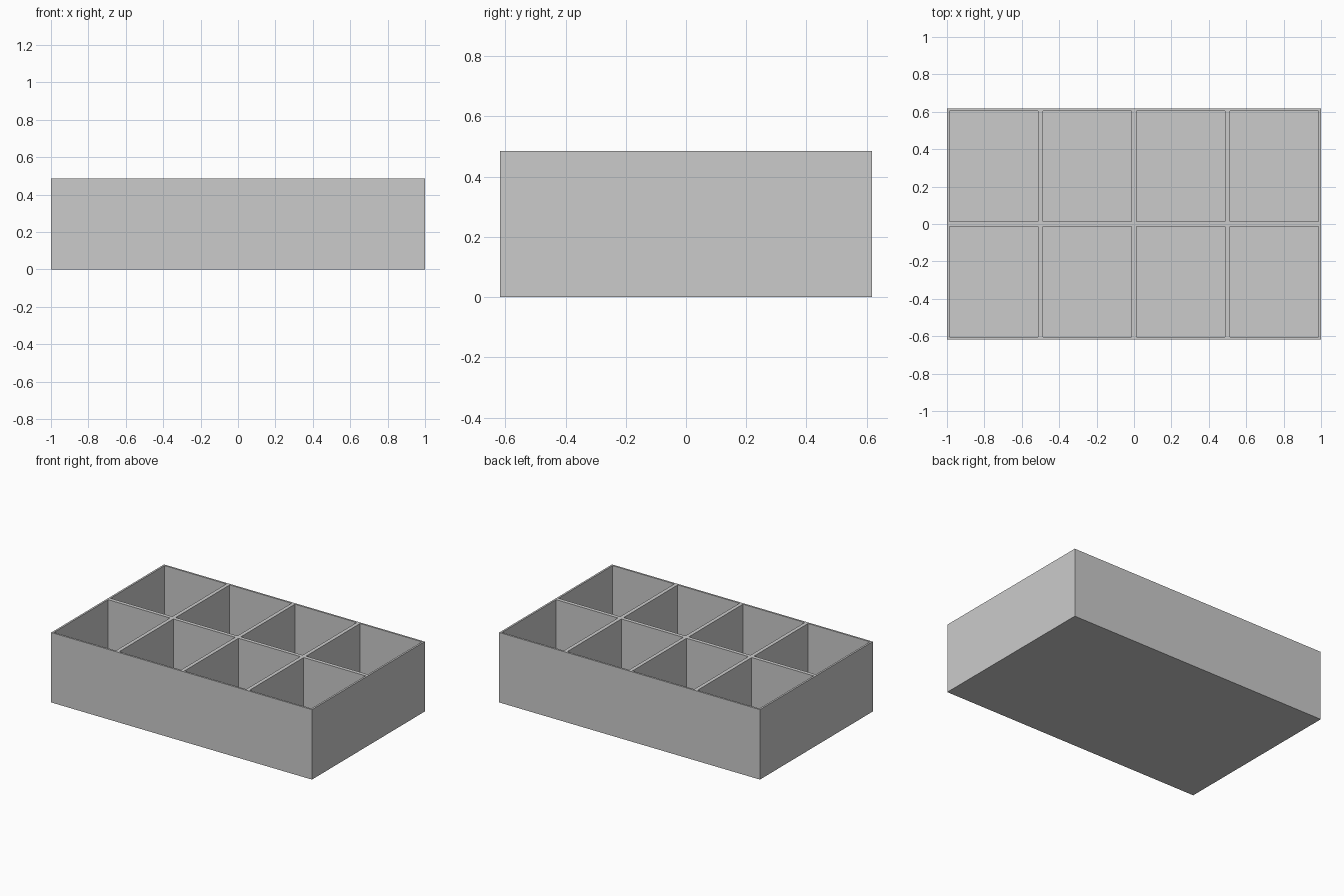
import bpy
import bmesh
from mathutils import Vector

cube = bpy.data.objects.get("Cube")
if cube:
    bpy.data.objects.remove(cube, do_unlink=True)

LENGTH, DEPTH, HEIGHT = 2.0, 1.236, 0.485
COLUMNS, ROWS = 4, 2
WALL = 0.013          # outer wall, also half a divider
FLOOR = 0.013

grey = bpy.data.materials.new("plain_grey")
grey.use_nodes = True
colour = (0.6, 0.6, 0.6, 1.0)
grey.diffuse_color = colour
grey.node_tree.nodes["Principled BSDF"].inputs["Base Color"].default_value = colour

# Top sheet, one quad per compartment
bm = bmesh.new()
grid = [[bm.verts.new((LENGTH * (i / COLUMNS - 0.5), DEPTH * (j / ROWS - 0.5), HEIGHT))
         for j in range(ROWS + 1)] for i in range(COLUMNS + 1)]
cells = [bm.faces.new((grid[i][j], grid[i + 1][j], grid[i + 1][j + 1], grid[i][j + 1]))
         for i in range(COLUMNS) for j in range(ROWS)]
bm.normal_update()

# Outer walls and underside
rim = [e for e in bm.edges if e.is_boundary]
skirt = bmesh.ops.extrude_edge_only(bm, edges=rim)["geom"]
bmesh.ops.translate(bm, vec=Vector((0, 0, -HEIGHT)),
                    verts=[g for g in skirt if isinstance(g, bmesh.types.BMVert)])
bmesh.ops.contextual_create(bm, geom=[e for e in bm.edges if e.is_boundary])

# Compartments sunk between the rim and dividers
bmesh.ops.inset_individual(bm, faces=cells, thickness=WALL, use_even_offset=True)
floors = bmesh.ops.extrude_discrete_faces(bm, faces=cells)["faces"]
bmesh.ops.translate(bm, vec=Vector((0, 0, FLOOR - HEIGHT)),
                    verts=list({v for f in floors for v in f.verts}))
bmesh.ops.recalc_face_normals(bm, faces=bm.faces[:])

mesh = bpy.data.meshes.new("compartment_tray")
bm.to_mesh(mesh)
bm.free()
mesh.materials.append(grey)
tray = bpy.data.objects.new("compartment_tray", mesh)
bpy.context.collection.objects.link(tray)
